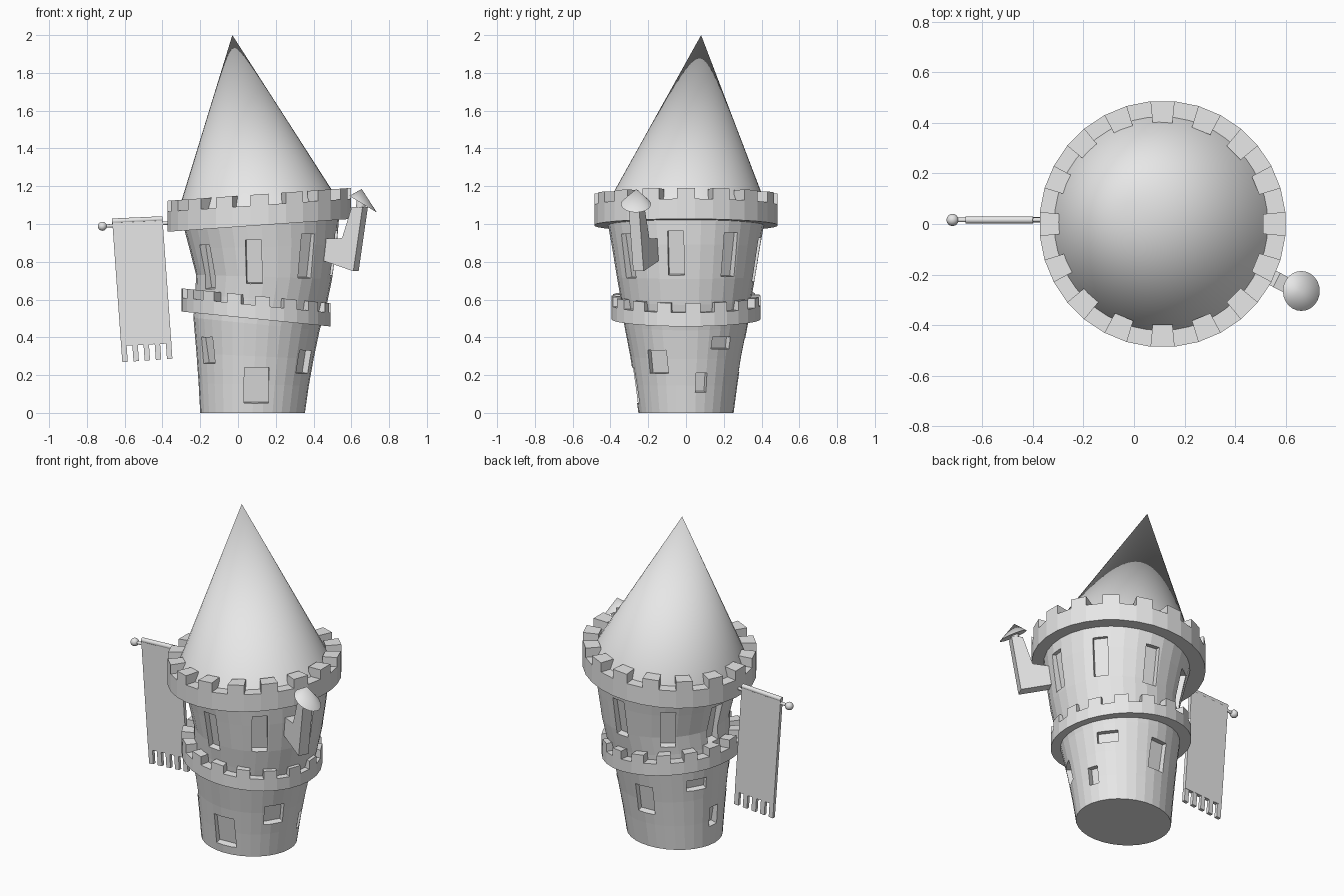
import bpy, bmesh, math
from math import sin, cos, pi, radians
from mathutils import Vector, Matrix

cube = bpy.data.objects.get("Cube")
if cube:
    bpy.data.objects.remove(cube)

stone = bpy.data.materials.new("light_grey_stone")
stone.use_nodes = True
GREY = (0.8, 0.8, 0.8, 1)
stone.diffuse_color = GREY
stone.node_tree.nodes["Principled BSDF"].inputs["Base Color"].default_value = GREY
SIDES = 32


def finish(bm, name, smooth=False):
    bmesh.ops.recalc_face_normals(bm, faces=bm.faces)
    mesh = bpy.data.meshes.new(name)
    for f in bm.faces:
        f.smooth = smooth
    bm.to_mesh(mesh)
    bm.free()
    mesh.materials.append(stone)
    ob = bpy.data.objects.new(name, mesh)
    bpy.context.collection.objects.link(ob)
    return ob


def loop(bm, z, cx, rx, ry, slope, phase=0.0):
    """Ring of vertices whose plane leans along x."""
    out = []
    for i in range(SIDES):
        a = 2 * pi * i / SIDES + phase
        x = rx * cos(a)
        out.append(bm.verts.new((cx + x, ry * sin(a), z + slope * x)))
    return out


def bridge(bm, a, b):
    n = len(a)
    return [bm.faces.new((a[i], a[(i + 1) % n], b[(i + 1) % n], b[i])) for i in range(n)]


def box(bm, size, matrix):
    bmesh.ops.create_cube(bm, size=1, matrix=matrix @ Matrix.Diagonal((*size, 1)))


def prism(name, points, to_world, thick):
    """Extrude an outline given in a vertical plane."""
    bm = bmesh.new()
    sides = [[bm.verts.new(to_world(u, s * thick / 2, z)) for u, z in points] for s in (-1, 1)]
    bridge(bm, *sides)
    for s in sides:
        bm.faces.new(s)
    return finish(bm, name)


def rod(name, a, b, r1, r2, sides=16):
    a, b = Vector(a), Vector(b)
    bm = bmesh.new()
    rot = (b - a).to_track_quat('Z', 'Y').to_matrix().to_4x4()
    bmesh.ops.create_cone(bm, cap_ends=True, segments=sides, radius1=r1, radius2=r2,
                          depth=(b - a).length, matrix=Matrix.Translation((a + b) / 2) @ rot)
    ob = finish(bm, name, True)
    shade_by_angle(ob)
    return ob


def shade_by_angle(ob):
    bpy.ops.object.select_all(action='DESELECT')
    ob.select_set(True)
    bpy.context.view_layer.objects.active = ob
    bpy.ops.object.shade_smooth_by_angle(angle=radians(40))


# Crooked tower wall: z, centre x, radius x, radius y, lean
SECTIONS = [(0, .077, .277, .252, 0), (.15, .083, .292, .272, -.02), (.3, .09, .31, .295, -.05),
            (.47, .098, .334, .328, -.1), (.6, .122, .348, .345, -.08),
            (.72, .138, .36, .366, -.03), (.88, .133, .39, .392, .03), (1.06, .12, .42, .424, .07)]
bm = bmesh.new()
rings = [loop(bm, *s) for s in SECTIONS]
for a, b in zip(rings, rings[1:]):
    bridge(bm, a, b)
bm.faces.new(rings[0])
bm.faces.new(rings[-1])
tower = finish(bm, "tower_wall")


def wall_at(z):
    for a, b in zip(SECTIONS, SECTIONS[1:]):
        if z <= b[0]:
            t = (z - a[0]) / (b[0] - a[0])
            return [p + (q - p) * t for p, q in zip(a, b)]


# Recesses: angle, centre z, width, height
openings = [(-98 + 45 * k, .805 + .04 * cos(radians(-98 + 45 * k)), .085, .235) for k in range(8)]
openings += [(-87, .145, .13, .19),                              # door
             (-144, .33, .1, .14), (-31, .27, .115, .125), (93, .305, .11, .18),
             (37, .37, .12, .065), (150, .41, .12, .07),
             (17, .16, .06, .105), (174, .18, .065, .12)]
bm = bmesh.new()
for deg, z, w, h in openings:
    _, cx, rx, ry, _ = wall_at(z)
    a = radians(deg)
    flare = Matrix.Rotation(radians(10), 4, 'Y')
    place = Matrix.Translation((cx + rx * cos(a), ry * sin(a), z)) @ Matrix.Rotation(a, 4, 'Z') @ flare
    box(bm, (.075, w, h), place)
cutter = finish(bm, "opening_cutter")
cutter.hide_render = True
cut = tower.modifiers.new("openings", 'BOOLEAN')
cut.operation, cut.solver, cut.object = 'DIFFERENCE', 'EXACT', cutter
bpy.context.view_layer.objects.active = tower
bpy.ops.object.modifier_apply(modifier=cut.name)
bpy.data.objects.remove(cutter)


# Battlement rings with raised blocks on every other segment
def battlement(name, low, notch, top, cx, inner, outer, slope, phase):
    bm = bmesh.new()
    ph = radians(phase) - pi / SIDES
    b0, b1 = (loop(bm, low, cx, r, r, slope, ph) for r in (inner, outer))
    t0, t1 = (loop(bm, notch, cx, r, r, slope, ph) for r in (inner, outer))
    bridge(bm, b0, b1)
    bridge(bm, b1, t1)
    bridge(bm, t0, b0)
    lids = bridge(bm, t1, t0)
    for f in bmesh.ops.extrude_discrete_faces(bm, faces=lids[::2])["faces"]:
        bmesh.ops.translate(bm, verts=f.verts, vec=(0, 0, top - notch))
    return finish(bm, name)


battlement("lower_battlement", .497, .57, .62, .095, .325, .395, -.1, 5.4)
battlement("upper_battlement", .993, 1.1, 1.157, .113, .40, .488, .07, 0)

# Leaning conical roof
bm = bmesh.new()
SIDES = 48
base = loop(bm, 1.08, .11, .432, .432, .07)
tip = bm.verts.new((-.03, .08, 2))
for i in range(SIDES):
    bm.faces.new((base[i], base[(i + 1) % SIDES], tip))
finish(bm, "roof", True)

# Chimney: bent flue, stem and tilted cap
out = Vector((cos(radians(-27)), sin(radians(-27)), 0))
side = Vector((-out.y, out.x, 0))


def flue_point(u, v, z):
    return Vector((.13, 0, z)) + out * u + side * v


prism("chimney_flue", [(.33, .92), (.488, .925), (.545, 1.09), (.61, 1.09), (.555, .75), (.33, .82)],
      flue_point, .062)
rod("chimney_stem", flue_point(.58, 0, 1.07), (.655, -.265, 1.14), .025, .025)
bm = bmesh.new()
SIDES = 24
rim = loop(bm, 1.105, .662, .073, .079, -.6)
for v in rim:
    v.co.y -= .265
peak = bm.verts.new((.655, -.263, 1.185))
for i in range(SIDES):
    bm.faces.new((rim[i], rim[(i + 1) % SIDES], peak))
bm.faces.new(rim)
shade_by_angle(finish(bm, "chimney_cap", True))

# Banner pole with ball end and rolled cloth top
Y = .016
rod("banner_pole", (-.72, Y, .988), (-.3, Y, 1.008), .009, .009)
bm = bmesh.new()
bmesh.ops.create_uvsphere(bm, u_segments=16, v_segments=10, radius=.024,
                          matrix=Matrix.Translation((-.718, Y, .988)))
finish(bm, "banner_pole_ball", True)
rod("banner_roll", (-.667, Y, 1.015), (-.4, Y, 1.027), .014, .014)


# Hanging cloth drifting sideways, ending in five fringe tabs
def cloth_point(u, v, z):
    return Vector((u + .048 * (1.03 - z) / .67, Y + v, z))


prism("banner_cloth", [(-.667, 1.02), (-.4, 1.032), (-.4, .368), (-.667, .355)], cloth_point, .022)
for k in range(5):
    x0 = -.667 + k * .0594
    z0 = .268 + k * .004
    prism("banner_fringe_%d" % (k + 1),
          [(x0, .37), (x0 + .029, .37), (x0 + .029, z0 + .003), (x0, z0)], cloth_point, .02)
